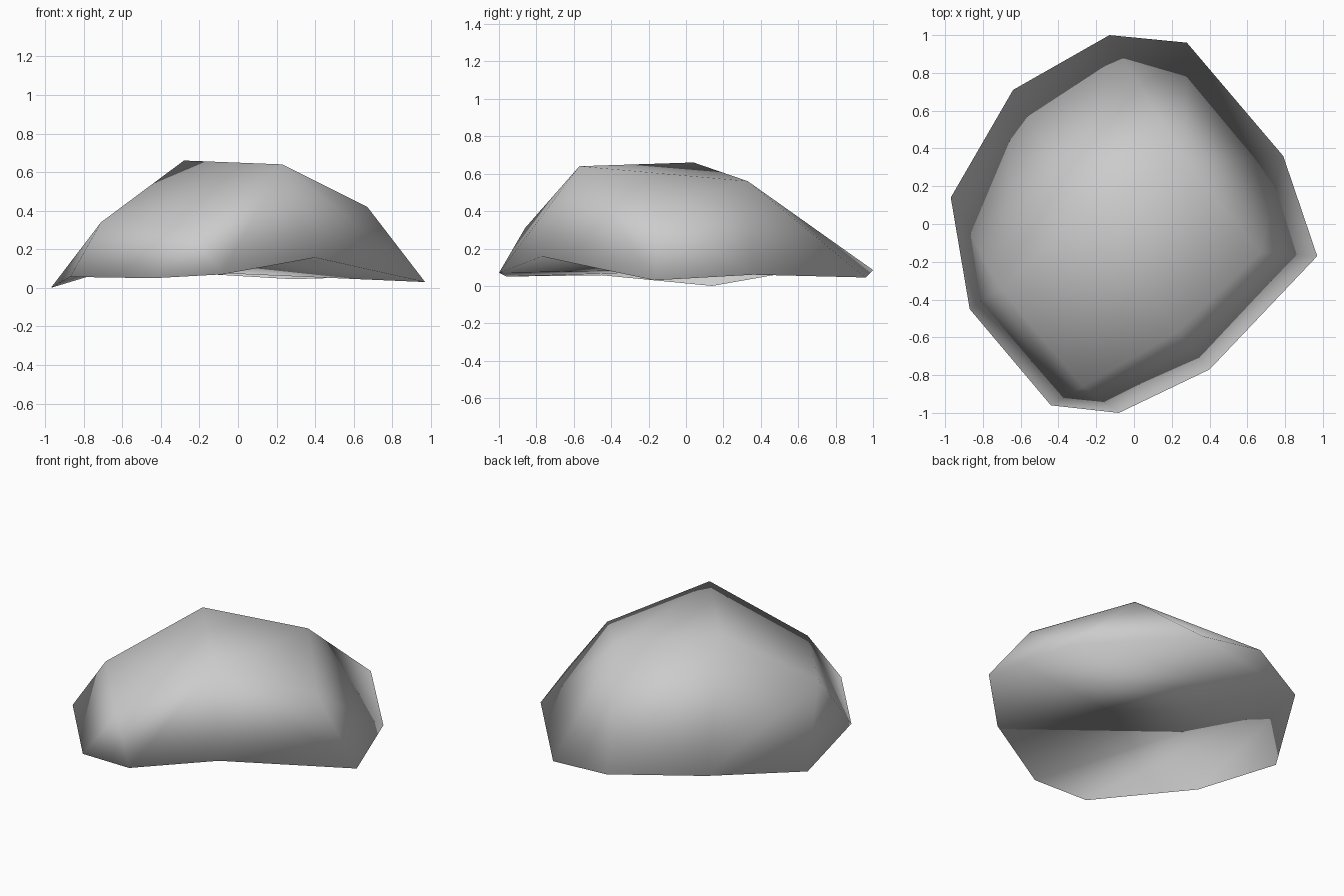
import bpy
import bmesh

# Remove the default cube
default_cube = bpy.data.objects.get("Cube")
if default_cube:
    bpy.data.objects.remove(default_cube, do_unlink=True)


def make_material(name, colour):
    material = bpy.data.materials.new(name)
    material.use_nodes = True
    material.diffuse_color = colour
    shader = material.node_tree.nodes["Principled BSDF"]
    shader.inputs["Base Color"].default_value = colour
    shader.inputs["Roughness"].default_value = 0.9
    return material


# Irregular foot of the boulder, clockwise and starting at the back left notch
foot_outline = [
    (-0.64, 0.71, 0.1), (-0.13, 1.0, 0.085), (0.28, 0.96, 0.045),
    (0.79, 0.36, 0.06), (0.97, -0.17, 0.03), (0.4, -0.77, 0.157),
    (-0.08, -1.0, 0.07), (-0.44, -0.96, 0.05), (-0.87, -0.45, 0.057),
    (-0.97, 0.14, 0.0),
]

# Corners of the crown and shoulders: peak first, side shoulder second
crown_corners = [
    (-0.28, 0.04, 0.66), (-0.71, -0.34, 0.34), (0.23, -0.57, 0.64),
    (0.27, 0.33, 0.56), (0.67, -0.15, 0.42), (-0.27, -0.86, 0.31),
]


def make_boulder(name, foot_points, crown_points, material):
    bm = bmesh.new()
    foot = [bm.verts.new(point) for point in foot_points]
    crown = [bm.verts.new(point) for point in crown_points]

    # Wrap the corners, then open the underside
    bmesh.ops.convex_hull(bm, input=bm.verts[:], use_existing_faces=False)
    underside = [f for f in bm.faces if all(v in foot for v in f.verts)]
    bmesh.ops.delete(bm, geom=underside, context='FACES')

    # Hollow underside, fanned out from the back left notch
    for left, right in zip(foot[1:], foot[2:]):
        bm.faces.new((foot[0], left, right))

    # Turn one edge so a shallow crease runs from the notch to the shoulder
    crease = bm.edges.get((foot[-1], crown[0]))
    if crease:
        bmesh.utils.edge_rotate(crease)

    bmesh.ops.recalc_face_normals(bm, faces=bm.faces[:])
    for face in bm.faces:
        face.smooth = True
    mesh = bpy.data.meshes.new(name)
    bm.to_mesh(mesh)
    bm.free()
    mesh.materials.append(material)
    boulder = bpy.data.objects.new(name, mesh)
    bpy.context.scene.collection.objects.link(boulder)
    return boulder


stone_grey = make_material("stone_grey", (0.6, 0.6, 0.6, 1.0))
make_boulder("boulder", foot_outline, crown_corners, stone_grey)
